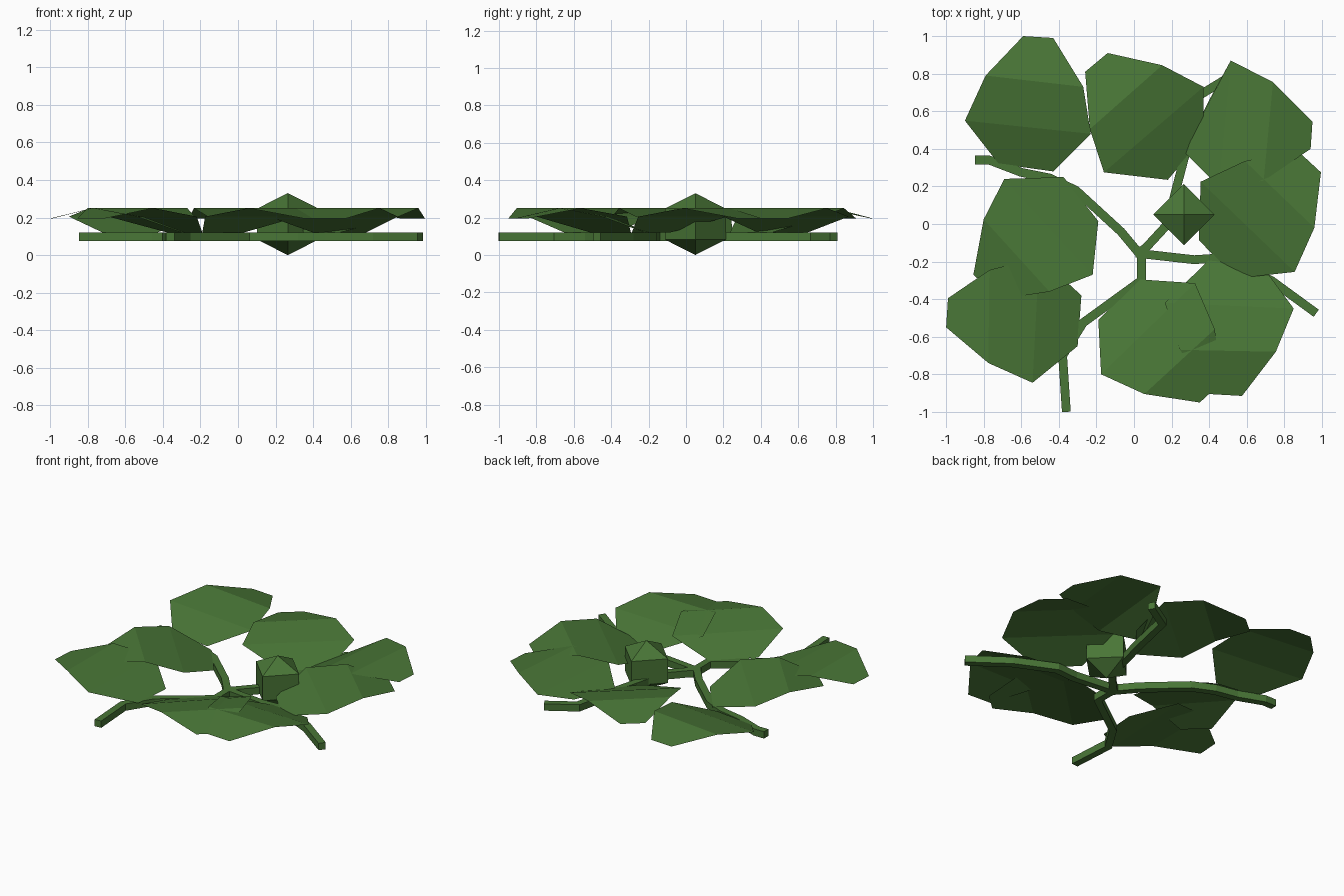
import bpy, bmesh, math
from mathutils import Vector

if "Cube" in bpy.data.objects:
    bpy.data.objects.remove(bpy.data.objects["Cube"])

green = bpy.data.materials.new("leaf_green")
green.diffuse_color = (0.066, 0.18, 0.037, 1)
green.use_nodes = True
green.node_tree.nodes["Principled BSDF"].inputs["Base Color"].default_value = green.diffuse_color


def finish(name, bm):
    me = bpy.data.meshes.new(name)
    bm.to_mesh(me)
    bm.free()
    me.materials.append(green)
    ob = bpy.data.objects.new(name, me)
    bpy.context.collection.objects.link(ob)
    return ob


# Leaves: eight-sided sheets folded into three strips.
# Outline order: outer tip (2), ridge, fold, inner edge (2), fold, ridge.
LEAF_Z = [0.195, 0.195, 0.25, 0.205, 0.12, 0.12, 0.205, 0.25]
STRIPS = [(0, 1, 2, 7), (7, 2, 3, 6), (6, 3, 4, 5)]
LEAVES = {
    "leaf_back_left": [(-.59, 1), (-.43, .99), (-.27, .73), (-.23, .48),
                       (-.43, .28), (-.72, .32), (-.9, .55), (-.79, .79)],
    "leaf_back": [(-.26, .81), (-.14, .91), (.15, .845), (.37, .73),
                  (.37, .46), (.18, .235), (-.16, .275), (-.235, .505)],
    "leaf_back_right": [(.95, .545), (.94, .4), (.69, .23), (.45, .2),
                        (.265, .385), (.395, .65), (.515, .87), (.74, .755)],
    "leaf_right": [(.865, .395), (.995, .275), (.96, -.02), (.855, -.255),
                   (.54, -.29), (.345, -.085), (.355, .225), (.59, .335)],
    "leaf_left": [(-.71, -.40), (-.855, -.27), (-.80, .025), (-.69, .24),
                  (-.375, .25), (-.19, .015), (-.22, -.27), (-.45, -.36)],
    "leaf_front_left": [(-.99, -.395), (-1, -.55), (-.775, -.74), (-.54, -.845),
                        (-.30, -.65), (-.28, -.38), (-.505, -.175), (-.77, -.245)],
    "leaf_front": [(.35, -.95), (.465, -.845), (.43, -.56), (.325, -.315),
                   (.03, -.295), (-.19, -.51), (-.175, -.80), (.055, -.905)],
    "leaf_front_right": [(.40, -.905), (.575, -.915), (.755, -.68), (.85, -.45),
                         (.68, -.22), (.40, -.19), (.165, -.42), (.245, -.67)],
}
for name, outline in LEAVES.items():
    bm = bmesh.new()
    vs = [bm.verts.new((x, y, z)) for (x, y), z in zip(outline, LEAF_Z)]
    for s in STRIPS:
        bm.faces.new([vs[i] for i in s])
    for f in bm.faces:
        f.normal_update()
        if f.normal.z < 0:
            f.normal_flip()
    finish(name, bm)

# Creeping stems: four-sided tubes swept along flat paths.
STEMS = {
    "stem_left": [(.03, -.16), (-.07, -.04), (-.31, .18), (-.45, .245),
                  (-.60, .275), (-.77, .34), (-.845, .34)],
    "stem_back": [(.01, -.16), (.06, -.13), (.18, 0), (.22, .17),
                  (.27, .36), (.34, .68), (.52, .79)],
    "stem_right": [(.01, -.155), (.32, -.19), (.47, -.18), (.73, -.30), (.97, -.475)],
    "stem_front": [(.04, -.13), (.04, -.30), (-.27, -.525), (-.38, -.70), (-.36, -1)],
}


def sweep(name, path, r=0.033, z=0.098):
    bm = bmesh.new()
    pts = [Vector((x, y, z)) for x, y in path]
    rings = []
    for i, p in enumerate(pts):
        d0 = (p - pts[i - 1]).normalized() if i else (pts[1] - p).normalized()
        d1 = (pts[i + 1] - p).normalized() if i < len(pts) - 1 else d0
        t = (d0 + d1).normalized()
        side = Vector((t.y, -t.x, 0)) / max(t.dot(d0), 0.6)
        up = Vector((0, 0, 1))
        rings.append([bm.verts.new(p + r * (side * math.cos(a) + up * math.sin(a)))
                      for a in (math.pi * (k + 0.5) / 2 for k in range(4))])
    for a, b in zip(rings, rings[1:]):
        for k in range(4):
            n = (k + 1) % 4
            bm.faces.new((a[k], a[n], b[n], b[k]))
    bm.faces.new(rings[0])
    bm.faces.new(rings[-1])
    bmesh.ops.recalc_face_normals(bm, faces=bm.faces)
    finish(name, bm)


for name, path in STEMS.items():
    sweep(name, path)

# Fruit: four-sided ball with two rings.
bm = bmesh.new()
bmesh.ops.create_uvsphere(bm, u_segments=4, v_segments=3, radius=1)
w = max(math.hypot(v.co.x, v.co.y) for v in bm.verts)
for v in bm.verts:
    v.co = Vector((.265 + v.co.x / w * .163, .05 + v.co.y / w * .163, .165 + v.co.z * .165))
finish("fruit", bm)
